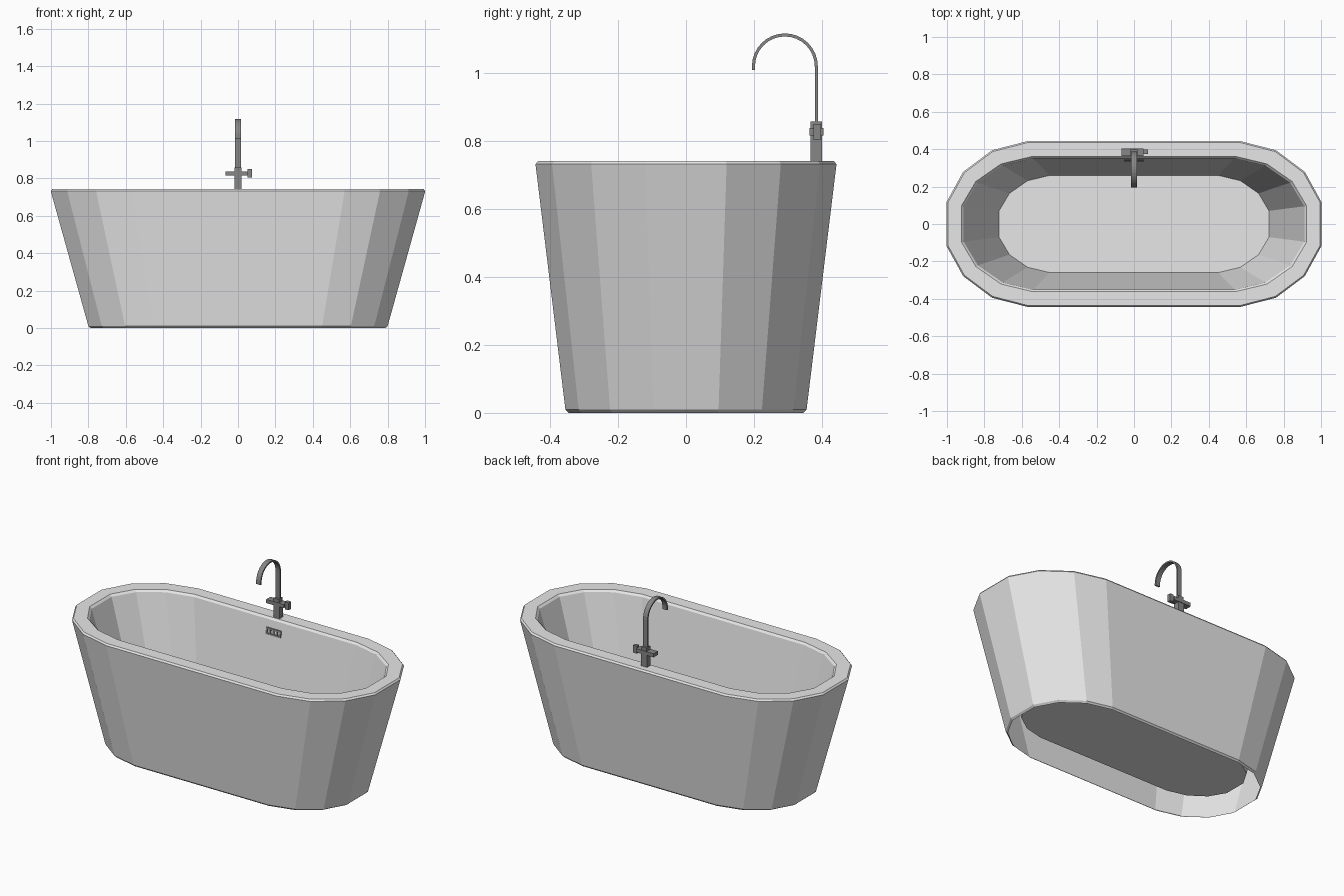
import bpy, math
from mathutils import Vector

if "Cube" in bpy.data.objects:
    bpy.data.objects.remove(bpy.data.objects["Cube"])


def material(name, v):
    m = bpy.data.materials.new(name)
    m.diffuse_color = (v, v, v, 1)
    m.use_nodes = True
    m.node_tree.nodes["Principled BSDF"].inputs["Base Color"].default_value = m.diffuse_color
    return m


WHITE = material("white_enamel", 0.8)
METAL = material("grey_metal", 0.24)


def mesh_object(name, verts, faces, mat):
    me = bpy.data.meshes.new(name)
    me.from_pydata([tuple(v) for v in verts], [], faces)
    me.materials.append(mat)
    ob = bpy.data.objects.new(name, me)
    bpy.context.collection.objects.link(ob)
    return ob


def loft(name, rings, mat, cap_start=False, cap_end=True):
    n = len(rings[0])
    verts = [v for r in rings for v in r]
    faces = []
    for k in range(len(rings) - 1):
        for i in range(n):
            j = (i + 1) % n
            faces.append((k * n + i, k * n + j, (k + 1) * n + j, (k + 1) * n + i))
    if cap_start:
        faces.append(tuple(reversed(range(n))))
    if cap_end:
        last = (len(rings) - 1) * n
        faces.append(tuple(range(last, last + n)))
    return mesh_object(name, verts, faces, mat)


def box(name, x0, x1, y0, y1, z0, z1, mat):
    ring = lambda z: [(x0, y0, z), (x1, y0, z), (x1, y1, z), (x0, y1, z)]
    return loft(name, [ring(z0), ring(z1)], mat, True, True)


def oval(straight, rx, ry, z):
    # 16-sided oval: straight sides with seven-sided round ends
    quarter = [(0.98, 0.27), (0.78, 0.63), (0.43, 0.89), (0.0, 1.0)]
    q = [(straight + rx * a, ry * b) for a, b in quarter]
    half = q + [(-x, y) for x, y in reversed(q)]
    return [(x, y, z) for x, y in half] + [(-x, -y, z) for x, y in half]


# Tub: one shell from the open foot, up the outside, over the rim, down to the floor
loft("bathtub_shell", [
    oval(0.45, 0.345, 0.345, 0.0),
    oval(0.45, 0.357, 0.355, 0.01),
    oval(0.57, 0.44, 0.443, 0.732),
    oval(0.57, 0.432, 0.435, 0.742),
    oval(0.545, 0.385, 0.361, 0.742),
    oval(0.54, 0.378, 0.351, 0.73),
    oval(0.45, 0.277, 0.26, 0.09),
], WHITE)

# Overflow grille on the back inner wall, tilted with it
slope = (0.351 - 0.26) / (0.73 - 0.09)


def wall_plate(name, x0, x1, z0, z1):
    wy = lambda z: 0.26 + slope * (z - 0.09)
    ring = lambda z: [(x0, wy(z) - 0.006, z), (x1, wy(z) - 0.006, z),
                      (x1, wy(z) + 0.003, z), (x0, wy(z) + 0.003, z)]
    loft(name, [ring(z0), ring(z1)], METAL, True, True)


for i, z in enumerate((0.645, 0.676)):
    wall_plate(f"overflow_rail_{i}", -0.05, 0.05, z, z + 0.009)
for i in range(5):
    x = -0.05 + i * 0.0225
    wall_plate(f"overflow_bar_{i}", x, x + 0.01, 0.654, 0.676)

# Tap body, handle bar and knob
box("tap_base", -0.02, 0.02, 0.366, 0.401, 0.742, 0.815, METAL)
box("tap_collar", -0.018, 0.018, 0.366, 0.401, 0.815, 0.858, METAL)
box("tap_handle_bar", -0.066, 0.052, 0.363, 0.404, 0.816, 0.838, METAL)
box("tap_knob", 0.05, 0.075, 0.375, 0.397, 0.805, 0.85, METAL)

# Spout: flat ribbon rising and curving over the tub
cy, cz, r, t, w = 0.291, 1.02, 0.0925, 0.0045, 0.015
path = [((cy + r, 0.85), (1, 0))]
for i in range(17):
    a = math.pi * i / 16
    c, s = math.cos(a), math.sin(a)
    path.append(((cy + r * c, cz + r * s), (c, s)))
path.append(((cy - r, 1.01), (-1, 0)))
rings = []
for (y, z), (ny, nz) in path:
    p, n, x = Vector((0, y, z)), Vector((0, ny, nz)) * t, Vector((w, 0, 0))
    rings.append([p - x - n, p + x - n, p + x + n, p - x + n])
loft("tap_spout", rings, METAL, True, True)
